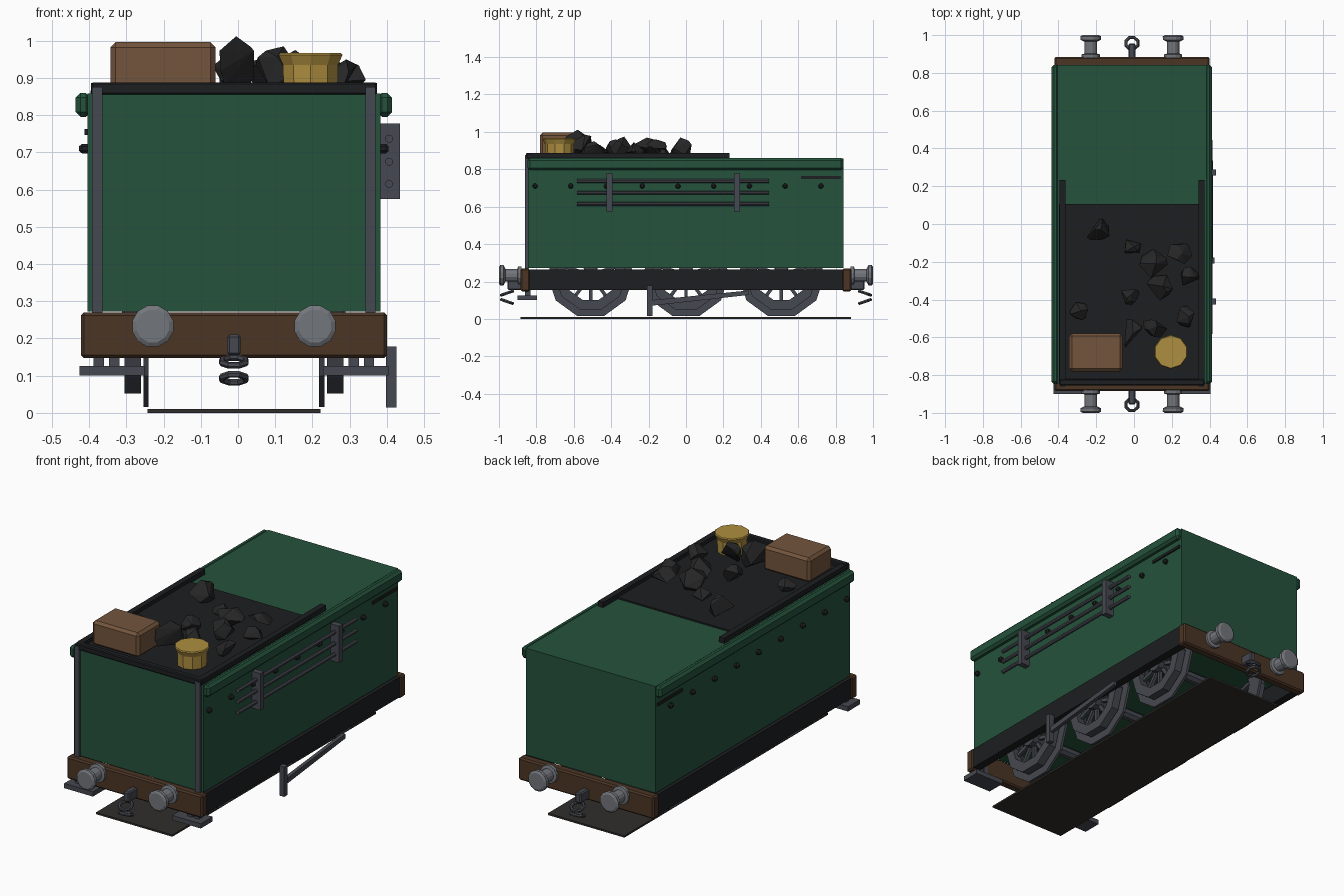
import bpy, bmesh, math, random
from mathutils import Vector, Matrix

if "Cube" in bpy.data.objects:
    bpy.data.objects.remove(bpy.data.objects["Cube"])

random.seed(4)
CX = -0.011  # body centre line, moved off x = 0 by the brake lever


def mat(name, r, g, b):
    m = bpy.data.materials.new(name)
    m.diffuse_color = (r, g, b, 1)
    m.use_nodes = True
    m.node_tree.nodes["Principled BSDF"].inputs["Base Color"].default_value = m.diffuse_color
    return m


GREEN = mat("green", 0.018, 0.085, 0.045)
BLACK = mat("black", 0.012, 0.013, 0.015)
WOOD = mat("dark_wood", 0.07, 0.035, 0.018)
CRATE = mat("crate_wood", 0.17, 0.09, 0.045)
GOLD = mat("brass", 0.42, 0.27, 0.05)
IRON = mat("iron", 0.06, 0.065, 0.08)
STEEL = mat("steel", 0.17, 0.18, 0.2)
COAL = mat("coal", 0.02, 0.02, 0.021)
BED = mat("bed", 0.03, 0.027, 0.025)


def finish(name, bm, m):
    bmesh.ops.recalc_face_normals(bm, faces=bm.faces)
    me = bpy.data.meshes.new(name)
    bm.to_mesh(me)
    bm.free()
    me.materials.append(m)
    ob = bpy.data.objects.new(name, me)
    ob.location.x = CX
    bpy.context.collection.objects.link(ob)
    return ob


def box(name, x, y, z, m, bevel=0):
    """Box from (min, max) ranges, optionally chamfered."""
    bm = bmesh.new()
    lo, hi = Vector((x[0], y[0], z[0])), Vector((x[1], y[1], z[1]))
    bmesh.ops.create_cube(bm, size=1, matrix=Matrix.Translation((lo + hi) / 2) @ Matrix.Diagonal((*(hi - lo), 1)))
    if bevel:
        bmesh.ops.bevel(bm, geom=bm.edges[:], offset=bevel, segments=1, affect='EDGES')
    return finish(name, bm, m)


def lathe(name, profile, n, at, axis, m, closed=False, phase=0.5):
    """Revolve (radius, along) points around an axis direction."""
    bm = bmesh.new()
    rot = Vector(axis).to_track_quat('Z', 'Y')
    rings = []
    for r, h in profile:
        ring = []
        for i in range(n):
            a = 2 * math.pi * (i + phase) / n
            ring.append(bm.verts.new(Vector(at) + rot @ Vector((r * math.cos(a), r * math.sin(a), h))))
        rings.append(ring)
    pairs = list(zip(rings, rings[1:])) + ([(rings[-1], rings[0])] if closed else [])
    for a, b in pairs:
        for i in range(n):
            j = (i + 1) % n
            bm.faces.new((a[i], a[j], b[j], b[i]))
    if not closed:
        bm.faces.new(rings[0])
        bm.faces.new(rings[-1])
    return finish(name, bm, m)


def rod(name, a, b, r, m, n=8):
    a, b = Vector(a), Vector(b)
    return lathe(name, [(r, 0), (r, (b - a).length)], n, a, b - a, m)


def span(s, a, b):
    return tuple(sorted((s * a, s * b)))


# tank body and coal deck
box("tank_body", (-0.394, 0.394), (-0.845, 0.842), (0.272, 0.858), GREEN)
box("coal_deck", (-0.385, 0.385), (-0.84, 0.105), (0.85, 0.866), BLACK)
box("front_coal_rail", (-0.384, 0.384), (-0.855, -0.82), (0.855, 0.888), BLACK, 0.005)
box("track_bed", (-0.232, 0.232), (-0.885, 0.882), (0.0, 0.01), BED)

for s, side in ((-1, "left"), (1, "right")):
    # side trim
    box(side + "_top_bead", span(s, 0.385, 0.425), (-0.848, 0.843), (0.795, 0.86), GREEN, 0.013)
    box(side + "_coal_rail", span(s, 0.352, 0.384), (-0.83, 0.232), (0.855, 0.886), BLACK)
    box(side + "_corner_post", span(s, 0.353, 0.381), (-0.86, -0.84), (0.27, 0.876), IRON)
    box(side + "_sole_bar", span(s, 0.36, 0.406), (-0.865, 0.865), (0.155, 0.265), BLACK)
    box(side + "_grab_bar", span(s, 0.39, 0.402), (0.615, 0.83), (0.747, 0.763), BLACK)
    for i in range(9):
        y = -0.807 + i * 0.191
        lathe(f"{side}_rivet", [(0.014, 0), (0.014, 0.018), (0.007, 0.026)], 8, (s * 0.39, y, 0.71), (s, 0, 0), BLACK)
    # front footstep
    box(side + "_footstep", span(s, 0.24, 0.415), (-0.9, -0.797), (0.1, 0.126), IRON)
    for x in (0.322, 0.363):
        box(side + "_step_hanger", span(s, x - 0.014, x + 0.014), (-0.862, -0.832), (0.12, 0.2), IRON)
    # spoked wheels: flanged rim, outer tyre, hub and spokes
    for wy in (-0.51, 0, 0.51):
        c = (0, wy, 0.235)
        ax = (s, 0, 0)
        lathe(side + "_wheel_flange", [(0.231, 0.229), (0.231, 0.243), (0.14, 0.243), (0.14, 0.229)], 10, c, ax, IRON, True, 0)
        lathe(side + "_wheel_tyre", [(0.193, 0.25), (0.193, 0.294), (0.14, 0.294), (0.14, 0.25)], 10, c, ax, IRON, True, 0)
        lathe(side + "_wheel_hub", [(0.05, 0.22), (0.05, 0.3)], 10, c, ax, IRON)
        for k in range(10):
            a = 2 * math.pi * (k + 0.5) / 10
            d = Vector((0, math.cos(a), math.sin(a)))
            p = Vector((s * 0.262, wy, 0.235))
            rod(side + "_spoke", p + d * 0.03, p + d * 0.17, 0.013, IRON, 4)

for wy in (-0.51, 0, 0.51):
    rod("axle", (-0.3, wy, 0.235), (0.3, wy, 0.235), 0.03, IRON)

# both ends: beam, buffers, hook and links
for e, end in ((-1, "front"), (1, "back")):
    box(end + "_buffer_beam", (-0.411, 0.411), span(e, 0.835, 0.885), (0.147, 0.27), WOOD, 0.008)
    for x in (-0.218, 0.218):
        prof = [(0.05, 0), (0.05, 0.018), (0.034, 0.022), (0.034, 0.085), (0.056, 0.095), (0.057, 0.113), (0.045, 0.12)]
        lathe(end + "_buffer", prof, 12, (x, e * 0.88, 0.233), (0, e, 0), STEEL)
    box(end + "_hook", (-0.018, 0.018), span(e, 0.875, 0.955), (0.155, 0.21), IRON, 0.006)
    for z, tilt in ((0.138, 0.35), (0.093, -0.35)):
        prof = [(0.034 + 0.009 * math.cos(t * math.tau / 6), 0.009 * math.sin(t * math.tau / 6)) for t in range(6)]
        lathe(end + "_link", prof, 8, (0, e * 0.957, z), (0, e * tilt, 1), IRON, True)

# fire irons on the right side
for z in (0.615, 0.675, 0.737):
    rod("fire_iron", (0.417, -0.583, z), (0.417, 0.444, z), 0.011, IRON)
for y in (-0.41, 0.273):
    box("iron_bracket", (0.39, 0.446), (y - 0.016, y + 0.016), (0.575, 0.777), IRON)

# brake lever
box("brake_post", (0.408, 0.437), (-0.208, -0.178), (0.015, 0.178), IRON)
bm = bmesh.new()
prof = [(-0.19, 0.07), (-0.19, 0.1), (0.335, 0.152), (0.335, 0.128)]
f = bm.faces.new([bm.verts.new((0.41, y, z)) for y, z in prof])
new = bmesh.ops.extrude_face_region(bm, geom=[f])["geom"]
bmesh.ops.translate(bm, vec=(0.02, 0, 0), verts=[v for v in new if isinstance(v, bmesh.types.BMVert)])
finish("brake_lever", bm, IRON)

# load: crate, brass pan and coal lumps
box("crate", (-0.332, -0.049), (-0.78, -0.58), (0.862, 0.996), CRATE, 0.014)
lathe("brass_pan", [(0.076, 0.862), (0.078, 0.935), (0.09, 0.962), (0.086, 0.967)], 10, (0.206, -0.677, 0), (0, 0, 1), GOLD)
lumps = [(-0.18, -0.03, .07, .97), (0, -.12, .05, .93), (.11, -.21, .08, .97), (.25, -.16, .07, .96), (.3, -.28, .055, .945),
         (.15, -.33, .075, .975), (-.015, -.375, .055, .96), (-.28, -.46, .05, .93), (.29, -.49, .06, .95),
         (.12, -.54, .07, .985), (-.01, -.58, .08, 1.012)]
for x, y, r, top in lumps:
    bm = bmesh.new()
    h = (top - 0.85) / 2
    for i in range(11):
        d = Vector([random.gauss(0, 1) for _ in range(3)]).normalized()
        bm.verts.new((x + d.x * r, y + d.y * r, 0.85 + h + d.z * h))
    bm.verts.new((x + r * 0.2, y, top))
    hull = bmesh.ops.convex_hull(bm, input=bm.verts[:])
    bmesh.ops.delete(bm, geom=[v for v in bm.verts if not v.link_faces], context='VERTS')
    finish("coal_lump", bm, COAL)
